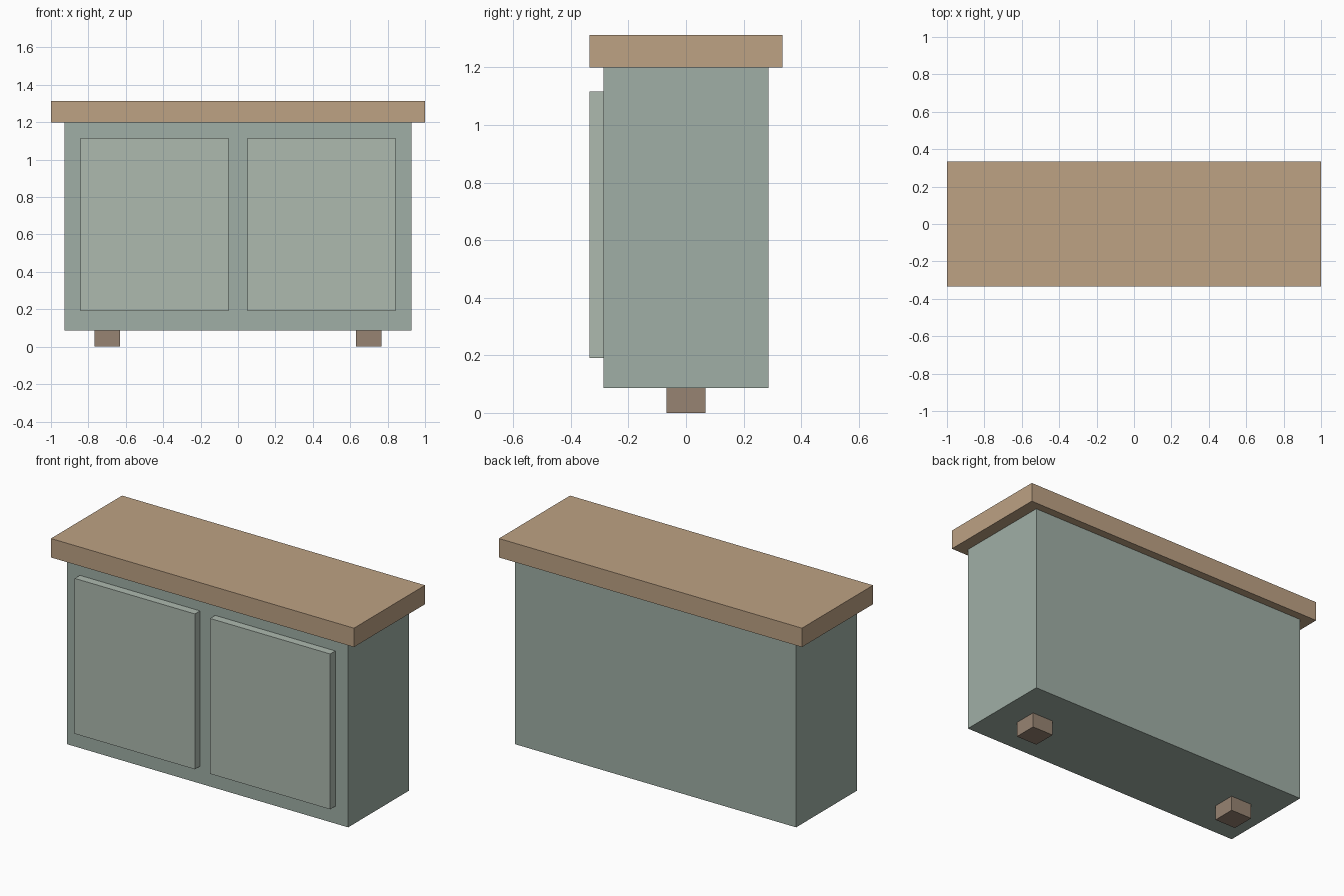
import bpy

if "Cube" in bpy.data.objects:
    bpy.data.objects.remove(bpy.data.objects["Cube"])


def material(name, rgb):
    mat = bpy.data.materials.new(name)
    mat.diffuse_color = (*rgb, 1)
    mat.use_nodes = True
    mat.node_tree.nodes["Principled BSDF"].inputs["Base Color"].default_value = mat.diffuse_color
    return mat


def box(name, x, y, z, mat):
    """Box spanning the (min, max) ranges x, y and z."""
    spans = (x, y, z)
    bpy.ops.mesh.primitive_cube_add(size=1, location=[(a + b) / 2 for a, b in spans])
    obj = bpy.context.object
    obj.name = name
    obj.scale = [b - a for a, b in spans]
    bpy.ops.object.transform_apply(location=False, rotation=False, scale=True)
    obj.data.materials.append(mat)
    return obj


green = material("painted_green", (0.35, 0.43, 0.38))
pale_green = material("door_green", (0.42, 0.49, 0.43))
wood = material("top_wood", (0.51, 0.36, 0.23))
dark_wood = material("foot_wood", (0.31, 0.23, 0.17))

# Cabinet body and overhanging worktop
box("cabinet_body", (-0.928, 0.928), (-0.287, 0.287), (0.087, 1.2), green)
box("worktop", (-1, 1), (-0.335, 0.335), (1.2, 1.313), wood)

# Left and right: a raised door panel and a small central foot
for side, sign in (("left", -1), ("right", 1)):
    door_x = sorted((sign * 0.05, sign * 0.843))
    foot_x = sorted((sign * 0.63, sign * 0.767))
    box(f"{side}_door", door_x, (-0.335, -0.287), (0.19, 1.117), pale_green)
    box(f"{side}_foot", foot_x, (-0.068, 0.068), (0, 0.087), dark_wood)
